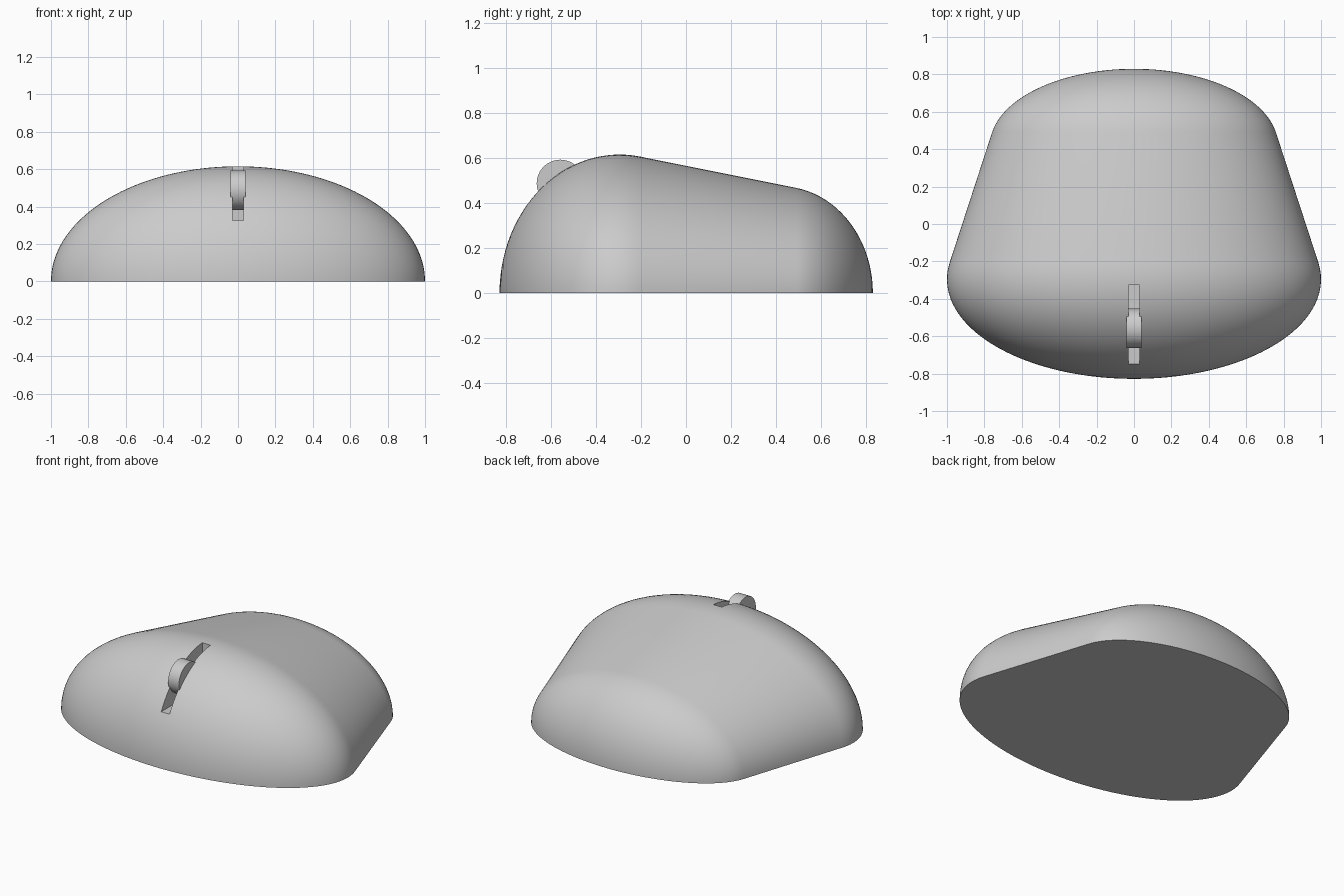
import bpy, bmesh
from math import asin, cos, sin, pi
from mathutils import Matrix

cube = bpy.data.objects.get("Cube")
if cube:
    bpy.data.objects.remove(cube)

grey = bpy.data.materials.new("plain grey")
grey.use_nodes = True
COLOR = (0.6, 0.6, 0.6, 1)
grey.diffuse_color = COLOR
grey.node_tree.nodes["Principled BSDF"].inputs["Base Color"].default_value = COLOR


def make_object(name, bm):
    bmesh.ops.recalc_face_normals(bm, faces=bm.faces)
    mesh = bpy.data.meshes.new(name)
    bm.to_mesh(mesh)
    bm.free()
    mesh.materials.append(grey)
    obj = bpy.data.objects.new(name, mesh)
    bpy.context.collection.objects.link(obj)
    return obj


def smooth(obj):
    bpy.ops.object.select_all(action='DESELECT')
    obj.select_set(True)
    bpy.context.view_layer.objects.active = obj
    bpy.ops.object.shade_smooth_by_angle(angle=pi / 6)


# Body: two round ends joined by tangent lines, half revolved, then stretched
RX, RY, RZ = 1.0, 0.532, 0.615
FRONT_Y, BACK_Y, BACK_SCALE = -0.296, 0.42, 0.77
tilt = asin((1 - BACK_SCALE) * RY / (BACK_Y - FRONT_Y))
STEPS = 28


def arc(center, radius, start, end):
    angles = [start + (end - start) * i / STEPS for i in range(STEPS + 1)]
    return [(0, center / RY + radius * sin(a), radius * cos(a)) for a in angles]


profile = arc(FRONT_Y, 1, -pi / 2, tilt) + arc(BACK_Y, BACK_SCALE, tilt, pi / 2)
bm = bmesh.new()
verts = [bm.verts.new(p) for p in profile]
edges = [bm.edges.new(pair) for pair in zip(verts, verts[1:])]
bmesh.ops.rotate(bm, verts=verts, matrix=Matrix.Rotation(pi / 2, 3, 'Y'))
bmesh.ops.spin(bm, geom=verts + edges, cent=(0, 0, 0), axis=(0, -1, 0),
               angle=pi, steps=80)
bmesh.ops.remove_doubles(bm, verts=bm.verts, dist=0.0001)
bmesh.ops.scale(bm, verts=bm.verts, vec=(RX, RY, RZ))
# flat underside
bmesh.ops.holes_fill(bm, edges=[e for e in bm.edges if e.is_boundary], sides=0)
body = make_object("body", bm)

# Slot cut for the wheel
bm = bmesh.new()
bmesh.ops.create_cube(bm, size=1, matrix=Matrix.Translation((0, -0.625, 0.625))
                      @ Matrix.Diagonal((0.06, 0.6, 0.6, 1)))
cutter = make_object("slot_cutter", bm)
cutter.hide_render = True
cutter.display_type = 'WIRE'
cut = body.modifiers.new("slot", 'BOOLEAN')
cut.operation = 'DIFFERENCE'
cut.solver = 'EXACT'
cut.object = cutter
bpy.context.view_layer.objects.active = body
bpy.ops.object.modifier_apply(modifier=cut.name)
bpy.data.objects.remove(cutter)
smooth(body)

# Scroll wheel
bm = bmesh.new()
bmesh.ops.create_cone(bm, cap_ends=True, segments=48, radius1=0.105, radius2=0.105,
                      depth=0.078, matrix=Matrix.Translation((0, -0.558, 0.487))
                      @ Matrix.Rotation(pi / 2, 4, 'Y'))
smooth(make_object("scroll_wheel", bm))
